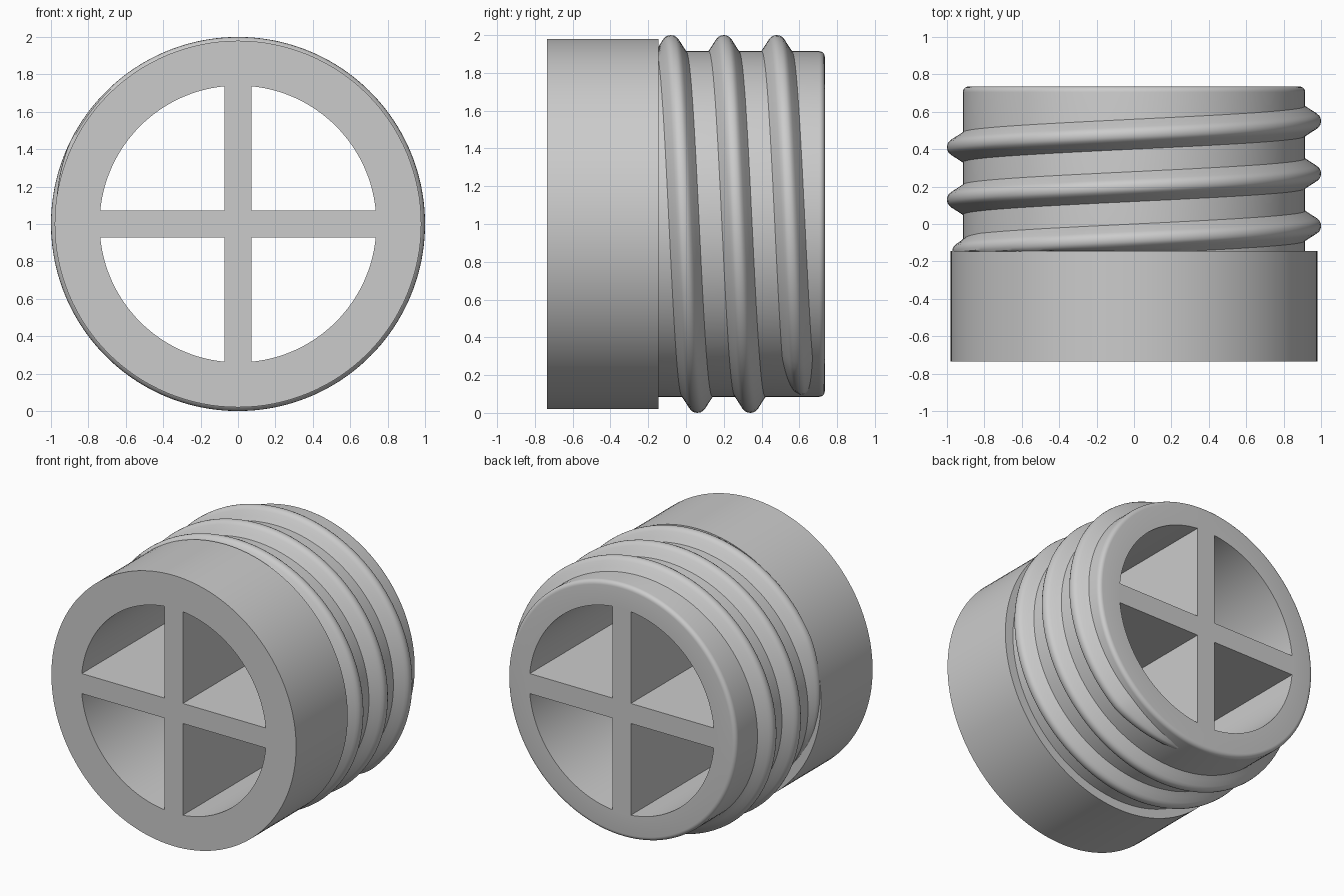
import bpy, bmesh, math
from math import sin, cos, pi, radians

cube = bpy.data.objects.get("Cube")
if cube:
    bpy.data.objects.remove(cube, do_unlink=True)

grey = bpy.data.materials.new("plain grey")
grey.use_nodes = True
grey.diffuse_color = (0.6, 0.6, 0.6, 1)
grey.node_tree.nodes["Principled BSDF"].inputs["Base Color"].default_value = (0.6, 0.6, 0.6, 1)

FRONT, STEP, BACK = -0.735, -0.145, 0.735
COLLAR_R, BODY_R, BORE_R = 0.98, 0.915, 0.74
PITCH = 0.28


def polar(r, y, t):
    """Point at radius r, clockwise angle t from the top, around the y axis."""
    return (r * sin(t), y, 1 + r * cos(t))


def finish(name, bm, smooth=True):
    bmesh.ops.recalc_face_normals(bm, faces=bm.faces)
    mesh = bpy.data.meshes.new(name)
    bm.to_mesh(mesh)
    bm.free()
    mesh.materials.append(grey)
    obj = bpy.data.objects.new(name, mesh)
    bpy.context.collection.objects.link(obj)
    if smooth:
        bpy.ops.object.select_all(action='DESELECT')
        obj.select_set(True)
        bpy.context.view_layer.objects.active = obj
        bpy.ops.object.shade_smooth_by_angle(angle=radians(30))
    return obj


def bridge(bm, rings, closed):
    """Join consecutive closed loops with quads."""
    n = len(rings[0])
    pairs = list(zip(rings, rings[1:]))
    if closed:
        pairs.append((rings[-1], rings[0]))
    for a, b in pairs:
        for i in range(n):
            j = (i + 1) % n
            bm.faces.new((a[i], a[j], b[j], b[i]))


# Stepped sleeve: collar, neck with rounded rear rim, and open bore
fillet = 0.03
profile = [(BORE_R, FRONT), (COLLAR_R, FRONT), (COLLAR_R, STEP), (BODY_R, STEP)]
for k in range(6):
    a = k / 5 * pi / 2
    profile.append((BODY_R - fillet + fillet * cos(a), BACK - fillet + fillet * sin(a)))
profile.append((BORE_R, BACK))
bm = bmesh.new()
SEG = 128
rings = [[bm.verts.new(polar(r, y, 2 * pi * s / SEG)) for r, y in profile] for s in range(SEG)]
bridge(bm, rings, True)
finish("sleeve", bm)

# Cross-shaped divider running the full depth of the bore
w, l = 0.0725, BORE_R
arm = [(w, w), (w, l), (-w, l)]
outline = []
for q in range(4):
    c, s = round(cos(q * pi / 2)), round(sin(q * pi / 2))
    outline += [(x * c - z * s, x * s + z * c) for x, z in arm]
bm = bmesh.new()
face = bm.faces.new([bm.verts.new((x, FRONT, 1 + z)) for x, z in outline])
ext = bmesh.ops.extrude_face_region(bm, geom=[face])
bmesh.ops.translate(bm, vec=(0, BACK - FRONT, 0),
                    verts=[v for v in ext["geom"] if isinstance(v, bmesh.types.BMVert)])
finish("cross_divider", bm, smooth=False)

# Helical thread, tapering in behind the collar and running out near the rear
half = [(0.08, 0.0), (0.06, 0.03), (0.04, 0.062), (0.028, 0.076), (0.015, 0.083)]
crest = [(-y, h) for y, h in half] + [(0, 0.085)] + half[::-1]
start, end = radians(-135), radians(5 * 180 - 9)
fade_in, fade_out = radians(70), radians(30)
steps = 360
bm = bmesh.new()
rings = []
for k in range(steps + 1):
    t = start + (end - start) * k / steps
    f = max(0.02, min(1, (t - start) / fade_in, (end - t) / fade_out))
    mid = -0.08 + PITCH * t / (2 * pi)
    width = f ** 0.5
    section = [(-0.08, -0.02)] + [(y, h * f) for y, h in crest] + [(0.08, -0.02)]
    rings.append([bm.verts.new(polar(BODY_R + h, max(mid + y * width, STEP - 0.003), t))
                  for y, h in section])
bridge(bm, rings, False)
bm.faces.new(rings[0])
bm.faces.new(rings[-1][::-1])
finish("screw_thread", bm)
